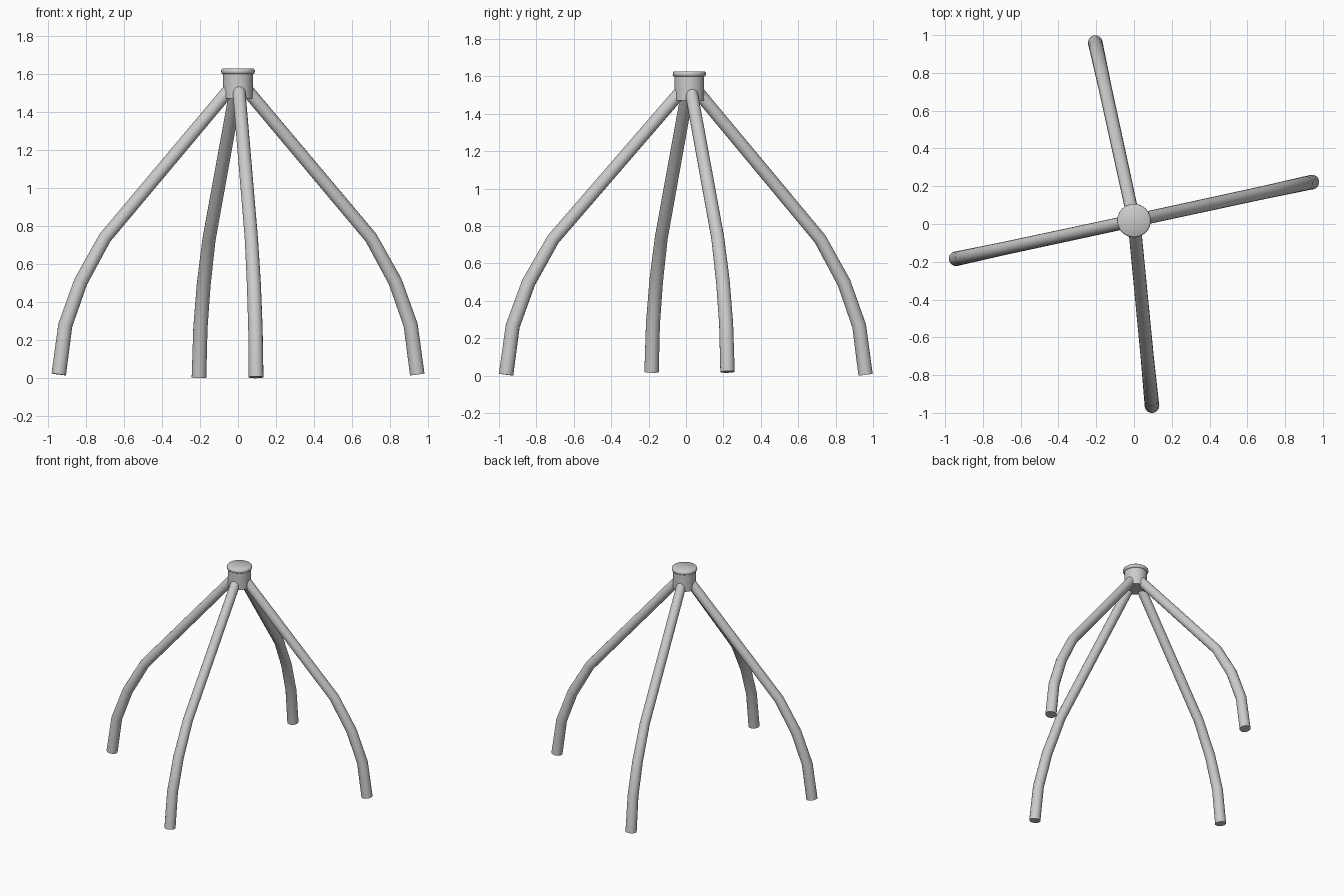
import bpy, bmesh, math
from mathutils import Vector

if "Cube" in bpy.data.objects:
    bpy.data.objects.remove(bpy.data.objects["Cube"])

CY = 0.018  # hub centre in y


def lathe(name, profile, steps=32):
    bm = bmesh.new()
    verts = [bm.verts.new((r, CY, z)) for r, z in profile]
    edges = [bm.edges.new(p) for p in zip(verts, verts[1:])]
    bmesh.ops.spin(bm, geom=verts + edges, cent=(0, CY, 0), axis=(0, 0, 1),
                   angle=math.tau, steps=steps, use_duplicate=False)
    bmesh.ops.remove_doubles(bm, verts=bm.verts, dist=1e-5)
    bmesh.ops.recalc_face_normals(bm, faces=bm.faces)
    me = bpy.data.meshes.new(name)
    bm.to_mesh(me)
    bm.free()
    ob = bpy.data.objects.new(name, me)
    bpy.context.collection.objects.link(ob)
    return ob


def smooth(ob, angle):
    bpy.ops.object.select_all(action='DESELECT')
    bpy.context.view_layer.objects.active = ob
    ob.select_set(True)
    bpy.ops.object.shade_smooth_by_angle(angle=math.radians(angle))


# Hub socket and its rounded rim
smooth(lathe("hub", [(0, 1.47), (0.079, 1.47), (0.079, 1.60), (0, 1.60)]), 35)
smooth(lathe("hub_rim", [(0, 1.598), (0.08, 1.598), (0.086, 1.602), (0.089, 1.611),
                         (0.087, 1.622), (0.081, 1.627), (0, 1.627)]), 50)

# Bent leg: (distance from hub axis, height, tube radius)
LEG = [(0.02, 1.548, 0.034), (0.715, 0.738, 0.035), (0.845, 0.507, 0.037),
       (0.928, 0.278, 0.038), (0.963, 0.02, 0.039)]


def leg(name, foot_x, foot_y, drop):
    d = Vector((foot_x, foot_y - CY, 0))
    reach = d.length / LEG[-1][0]
    d.normalize()
    cu = bpy.data.curves.new(name, 'CURVE')
    cu.dimensions = '3D'
    cu.bevel_depth = 1.0
    cu.bevel_resolution = 6
    cu.use_fill_caps = True
    sp = cu.splines.new('POLY')
    sp.points.add(len(LEG) - 1)
    for p, (r, z, rad) in zip(sp.points, LEG):
        h = z - drop * (1.55 - z) / 1.53
        p.co = (d.x * r * reach, CY + d.y * r * reach, h, 1)
        p.radius = rad
    ob = bpy.data.objects.new(name, cu)
    bpy.context.collection.objects.link(ob)
    bpy.ops.object.select_all(action='DESELECT')
    bpy.context.view_layer.objects.active = ob
    ob.select_set(True)
    bpy.ops.object.convert(target='MESH')
    ob = bpy.context.object
    # Weld the end caps to the tube
    bm = bmesh.new()
    bm.from_mesh(ob.data)
    bmesh.ops.remove_doubles(bm, verts=bm.verts, dist=1e-5)
    bmesh.ops.recalc_face_normals(bm, faces=bm.faces)
    bm.to_mesh(ob.data)
    bm.free()
    smooth(ob, 40)


# Four splayed legs
leg("right_leg", 0.942, 0.222, 0.0)
leg("left_leg", -0.942, -0.184, 0.0)
leg("back_leg", -0.205, 0.960, 0.015)
leg("front_leg", 0.095, -0.962, 0.015)
